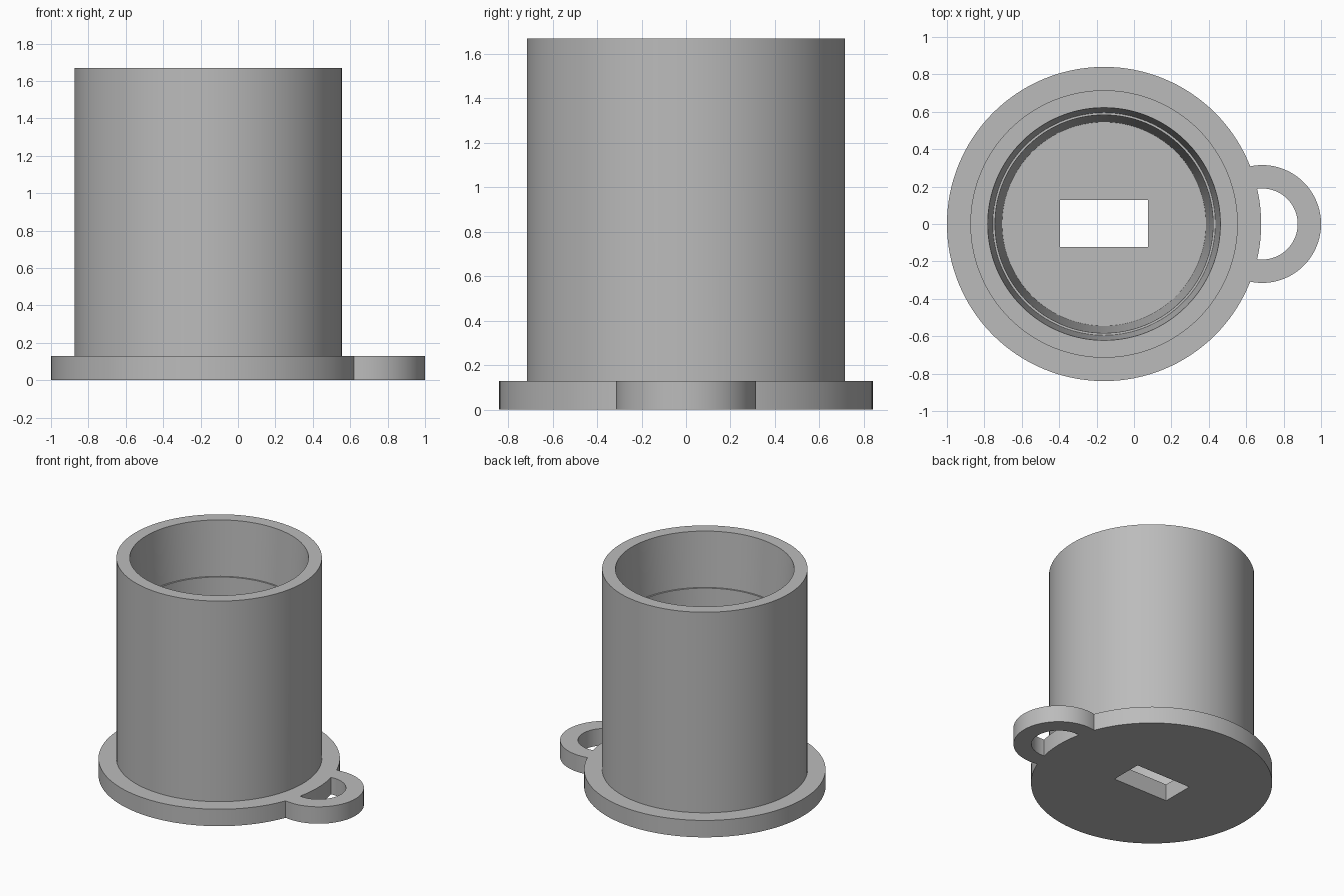
import bpy, bmesh, math
from mathutils import Matrix, Vector

if "Cube" in bpy.data.objects:
    bpy.data.objects.remove(bpy.data.objects["Cube"])

SEGMENTS = 128
BODY_X, LUG_X = -0.16, 0.685
FLANGE_H, HEIGHT = 0.13, 1.67

grey = bpy.data.materials.new("plain grey")
grey.use_nodes = True
colour = (0.5, 0.5, 0.5, 1)
grey.diffuse_color = colour
grey.node_tree.nodes["Principled BSDF"].inputs["Base Color"].default_value = colour


def add_object(name, bm):
    bmesh.ops.recalc_face_normals(bm, faces=bm.faces)
    mesh = bpy.data.meshes.new(name)
    bm.to_mesh(mesh)
    bm.free()
    mesh.materials.append(grey)
    obj = bpy.data.objects.new(name, mesh)
    bpy.context.collection.objects.link(obj)
    return obj


def lathe(name, profile, x, closed):
    """Spin an (r, z) profile about a vertical axis at x."""
    bm = bmesh.new()
    verts = [bm.verts.new((r, 0, z)) for r, z in profile]
    edges = [bm.edges.new(pair) for pair in zip(verts, verts[1:])]
    if closed:
        edges.append(bm.edges.new((verts[-1], verts[0])))
    bmesh.ops.spin(bm, geom=verts + edges, cent=(0, 0, 0), axis=(0, 0, 1),
                   angle=math.tau, steps=SEGMENTS)
    bmesh.ops.remove_doubles(bm, verts=bm.verts, dist=0.0001)
    bmesh.ops.translate(bm, verts=bm.verts, vec=(x, 0, 0))
    return add_object(name, bm)


def apply_boolean(target, tool, operation):
    mod = target.modifiers.new(operation.lower(), "BOOLEAN")
    mod.operation, mod.object, mod.solver = operation, tool, "EXACT"
    bpy.context.view_layer.objects.active = target
    bpy.ops.object.modifier_apply(modifier=mod.name)
    bpy.data.objects.remove(tool)


# Flanged cup with a stepped, tapering bore
cup = lathe("flanged_cup", [
    (0, 0), (0.84, 0), (0.84, FLANGE_H), (0.715, FLANGE_H),
    (0.715, HEIGHT), (0.622, HEIGHT), (0.595, 1.25), (0.583, 1.25),
    (0.545, FLANGE_H), (0, FLANGE_H)], BODY_X, False)

# Side loop on the flange
loop = lathe("side_loop", [(0.19, 0), (0.315, 0), (0.315, FLANGE_H),
                           (0.19, FLANGE_H)], LUG_X, True)
apply_boolean(cup, loop, "UNION")

# Rectangular slot through the floor
bm = bmesh.new()
bmesh.ops.create_cube(bm, size=1, matrix=Matrix.LocRotScale(
    Vector((BODY_X, 0.003, 0.1)), None, Vector((0.47, 0.25, 0.5))))
slot = add_object("slot_cutter", bm)
slot.hide_render = True
apply_boolean(cup, slot, "DIFFERENCE")

bpy.ops.object.select_all(action="DESELECT")
cup.select_set(True)
bpy.context.view_layer.objects.active = cup
bpy.ops.object.shade_smooth_by_angle(angle=math.radians(30))
